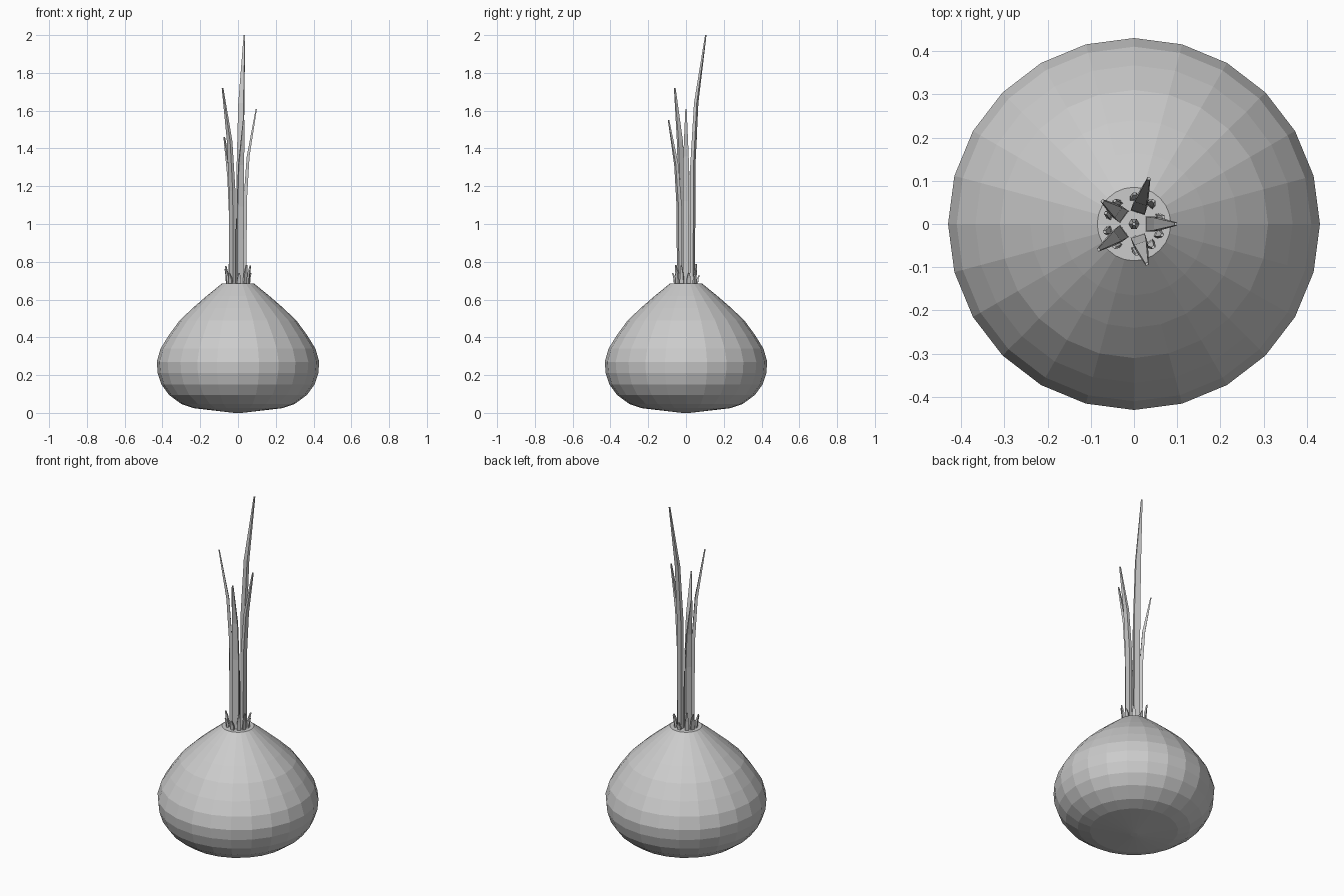
import bpy, math, random
from mathutils import Vector

if "Cube" in bpy.data.objects:
    bpy.data.objects.remove(bpy.data.objects["Cube"])

random.seed(4)
grey = bpy.data.materials.new("light grey")
grey.diffuse_color = (0.6, 0.6, 0.6, 1)
grey.use_nodes = True
grey.node_tree.nodes["Principled BSDF"].inputs["Base Color"].default_value = grey.diffuse_color


def make(name, verts, faces):
    mesh = bpy.data.meshes.new(name)
    mesh.from_pydata(verts, [], faces)
    mesh.materials.append(grey)
    mesh.update()
    ob = bpy.data.objects.new(name, mesh)
    bpy.context.collection.objects.link(ob)
    return ob


def loft(name, rings):
    """Skin a list of equal rings (bottom to top) and cap both ends."""
    n = len(rings[0])
    verts = [p for r in rings for p in r]
    faces = [(k * n + i, k * n + (i + 1) % n, (k + 1) * n + (i + 1) % n, (k + 1) * n + i)
             for k in range(len(rings) - 1) for i in range(n)]
    faces.append(tuple(reversed(range(n))))
    faces.append(tuple(range(len(verts) - n, len(verts))))
    return make(name, verts, faces)


def circle(r, z, n=24):
    return [(r * math.cos(2 * math.pi * i / n), r * math.sin(2 * math.pi * i / n), z)
            for i in range(n)]


def blade(name, angle, path):
    """Flat blade standing at an angle; path = (radius, z, width, thickness)."""
    out = Vector((math.cos(angle), math.sin(angle), 0))
    side = Vector((-out.y, out.x, 0))
    rings = []
    for r, z, w, t in path:
        c = out * r + Vector((0, 0, z))
        rings.append([c + out * a * t / 2 + side * b * w / 2
                      for a, b in ((-1, -1), (1, -1), (1, 1), (-1, 1))])
    return loft(name, rings)


# Bulb: lathe profile (radius, height)
profile = [(0.02, 0.0), (0.235, 0.025), (0.30, 0.047), (0.365, 0.095), (0.405, 0.15),
           (0.425, 0.21), (0.43, 0.27), (0.41, 0.34), (0.367, 0.41), (0.31, 0.488),
           (0.24, 0.555), (0.165, 0.62), (0.085, 0.685)]
loft("bulb", [circle(r, z) for r, z in profile])

# Five long leaves, upright and then bending outwards (tip height, tip radius)
tips = [(1.61, 0.10), (2.0, 0.113), (1.46, 0.093), (1.72, 0.104), (1.55, 0.10)]
for i, (top, rad) in enumerate(tips):
    h = top - 0.67
    spread = rad - 0.038
    blade(f"long_leaf_{i + 1}", math.radians(72 * i),
          [(0.036, 0.67, 0.034, 0.018),
           (0.038, 0.67 + h * 0.48, 0.034, 0.018),
           (0.038 + spread * 0.25, 0.67 + h * 0.73, 0.029, 0.015),
           (rad - 0.003, top, 0.007, 0.006)])

# Short inner shoot
loft("inner_shoot", [circle(r, z, 6) for r, z in
                     ((0.013, 0.67), (0.013, 0.95), (0.004, 1.14))])

# Ring of dry stubs around the neck
for i in range(10):
    h = random.uniform(0.04, 0.11)
    blade(f"neck_stub_{i + 1}", math.radians(36 * i + 18 + random.uniform(-6, 6)),
          [(0.058, 0.675, 0.022, 0.010),
           (0.061, 0.685 + h * 0.5, 0.018, 0.010),
           (0.070, 0.685 + h, 0.007, 0.006)])
